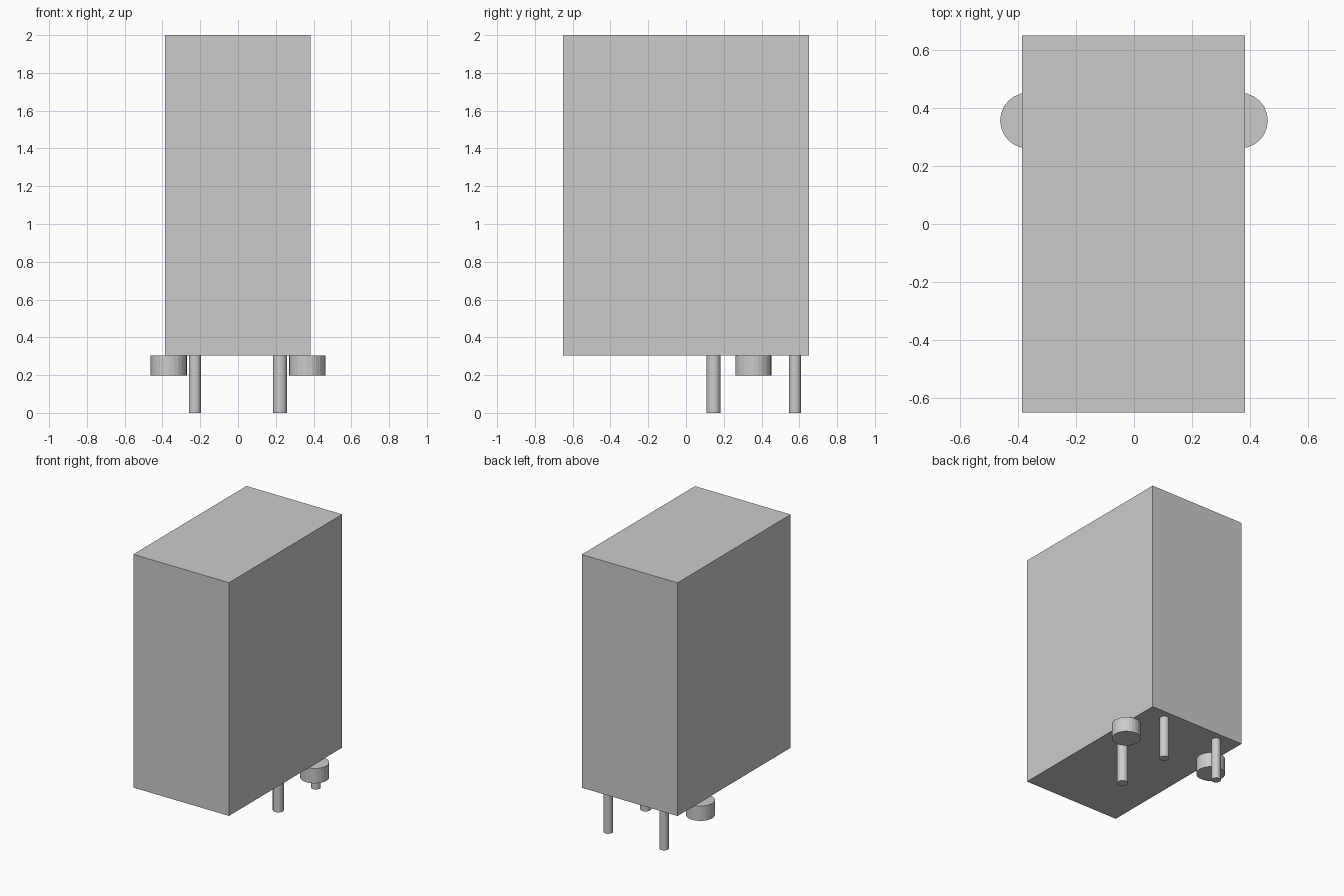
import bpy
import bmesh
from mathutils import Matrix

cube = bpy.data.objects.get("Cube")
if cube:
    bpy.data.objects.remove(cube, do_unlink=True)

GREY = (0.6, 0.6, 0.6, 1.0)
grey = bpy.data.materials.new("light_grey")
grey.use_nodes = True
grey.diffuse_color = GREY
grey.node_tree.nodes["Principled BSDF"].inputs["Base Color"].default_value = GREY

BASE = 0.305  # height of the underside of the body


def add_object(name, bm):
    mesh = bpy.data.meshes.new(name)
    bm.to_mesh(mesh)
    bm.free()
    mesh.materials.append(grey)
    obj = bpy.data.objects.new(name, mesh)
    bpy.context.collection.objects.link(obj)
    return obj


def box(name, size, centre):
    bm = bmesh.new()
    bmesh.ops.create_cube(bm, size=1, matrix=Matrix.Translation(centre) @ Matrix.Diagonal((*size, 1)))
    return add_object(name, bm)


def peg(name, x, y, radius, bottom, top=BASE):
    bm = bmesh.new()
    bmesh.ops.create_cone(bm, cap_ends=True, segments=24, radius1=radius, radius2=radius,
                          depth=top - bottom, matrix=Matrix.Translation((x, y, (bottom + top) / 2)))
    return add_object(name, bm)


# Plain rectangular housing
box("body", (0.77, 1.3, 2 - BASE), (-0.002, 0, (2 + BASE) / 2))

# Round side lugs under the body
for side, x in (("left", 0.366), ("right", -0.366)):
    peg(side + "_lug", x, 0.357, 0.096, 0.197)

# Three long pins: a thicker one inward, two thinner ones near the back
peg("inner_pin", 0.222, 0.146, 0.037, 0)
peg("back_left_pin", 0.222, 0.577, 0.032, 0)
peg("back_right_pin", -0.228, 0.577, 0.032, 0)
